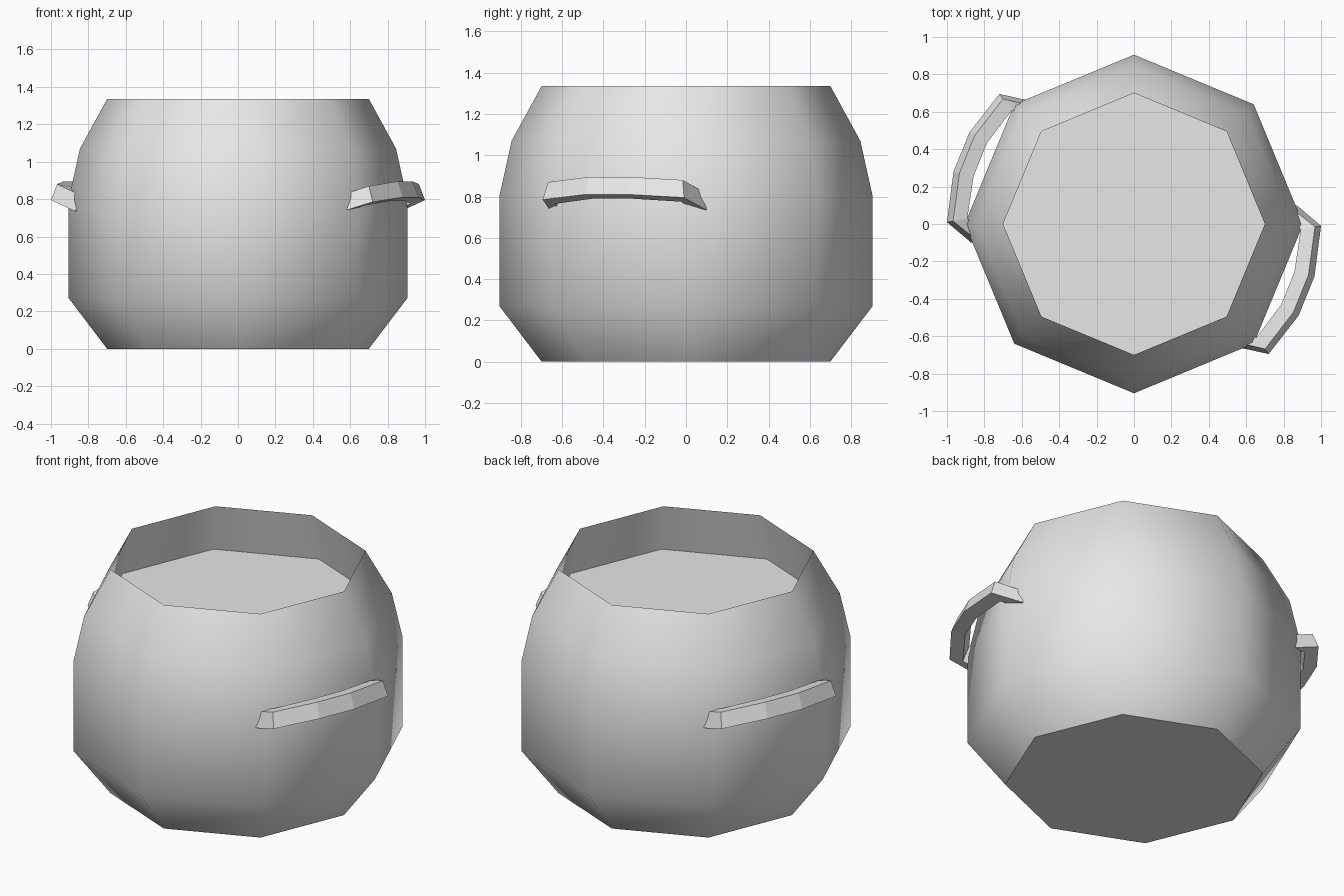
import bpy, bmesh, math
from mathutils import Vector, Matrix

cube = bpy.data.objects.get("Cube")
if cube:
    bpy.data.objects.remove(cube, do_unlink=True)

SIDES = 8

grey = bpy.data.materials.new("light grey")
grey.use_nodes = True
grey.diffuse_color = (0.8, 0.8, 0.8, 1)
grey.node_tree.nodes["Principled BSDF"].inputs["Base Color"].default_value = (0.8, 0.8, 0.8, 1)


def finish(bm, name, smooth_angle=None):
    bmesh.ops.recalc_face_normals(bm, faces=bm.faces)
    mesh = bpy.data.meshes.new(name)
    bm.to_mesh(mesh)
    bm.free()
    mesh.materials.append(grey)
    obj = bpy.data.objects.new(name, mesh)
    bpy.context.collection.objects.link(obj)
    if smooth_angle:
        bpy.ops.object.select_all(action='DESELECT')
        obj.select_set(True)
        bpy.context.view_layer.objects.active = obj
        bpy.ops.object.shade_smooth_by_angle(angle=math.radians(smooth_angle))
    return obj


def loft(bm, rings):
    """Join consecutive closed rings with quads and cap both ends."""
    rings = [[bm.verts.new(p) for p in ring] for ring in rings]
    n = len(rings[0])
    for a, b in zip(rings, rings[1:]):
        for i in range(n):
            j = (i + 1) % n
            bm.faces.new((a[i], a[j], b[j], b[i]))
    bm.faces.new(rings[0])
    bm.faces.new(rings[-1])


def octagon(radius, z):
    return [(radius * math.cos(math.tau * i / SIDES),
             radius * math.sin(math.tau * i / SIDES), z) for i in range(SIDES)]


# Pot: outer wall up to a thin rim, then the inner wall down to the sunken top
profile = [(0.70, 0), (0.905, 0.27), (0.905, 0.80), (0.845, 1.07), (0.70, 1.335), (0.763, 1.05)]
bm = bmesh.new()
loft(bm, [octagon(r, z) for r, z in profile])
finish(bm, "pot_body", 50)

# Handles: a slanted bar bent along an arc, the second turned half way round
path = [(0.56, -0.66, 0.735), (0.72, -0.695, 0.785), (0.88, -0.49, 0.81),
        (0.965, -0.28, 0.81), (1.0, -0.01, 0.795), (0.87, 0.10, 0.735)]
section = [(0, 0), (-0.033, 0.085), (-0.11, 0.07), (-0.075, -0.02)]  # outward, up
arc_centre = Vector((0.3, -0.13, 0))

for name, turn in (("left_handle", 0), ("right_handle", math.pi)):
    rings = []
    for point in map(Vector, path):
        out = point - arc_centre
        out.z = 0
        out.normalize()
        rings.append([point + out * u + Vector((0, 0, v)) for u, v in section])
    bm = bmesh.new()
    loft(bm, rings)
    bm.transform(Matrix.Rotation(turn, 4, 'Z'))
    finish(bm, name)
